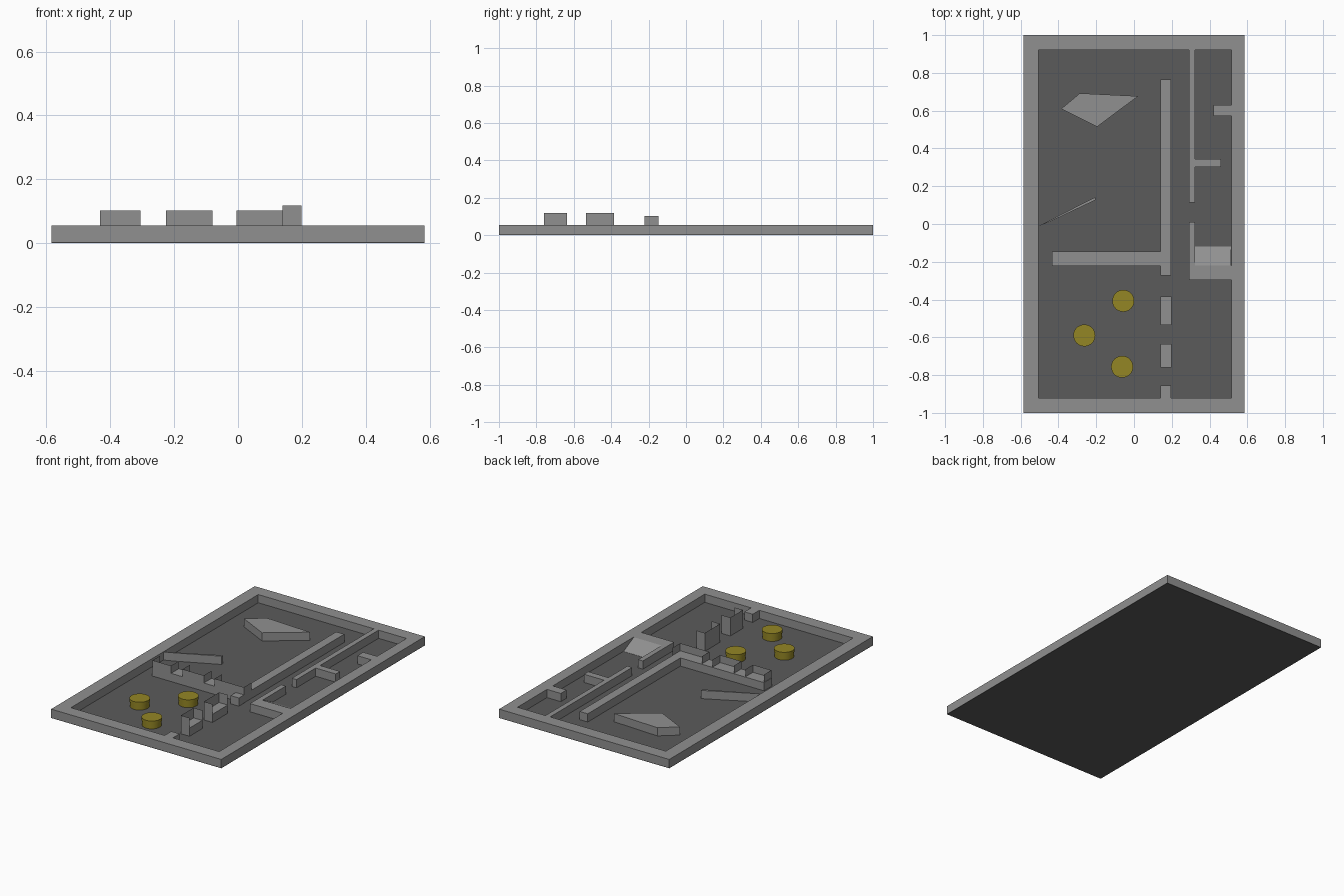
import bpy, bmesh

if "Cube" in bpy.data.objects:
    bpy.data.objects.remove(bpy.data.objects["Cube"])

H = 0.055   # rail height
Z0 = 0.004  # top of the floor plate


def material(name, rgb):
    m = bpy.data.materials.new(name)
    m.diffuse_color = (*rgb, 1)
    m.use_nodes = True
    m.node_tree.nodes["Principled BSDF"].inputs["Base Color"].default_value = m.diffuse_color
    return m


yellow = material("yellow", (0.296, 0.239, 0.018))
dark = material("dark_grey", (0.105, 0.105, 0.105))
grey = material("mid_grey", (0.28, 0.28, 0.28))


def finish(name, bm, mat=grey, closed=True):
    if closed:
        bmesh.ops.recalc_face_normals(bm, faces=bm.faces)
    me = bpy.data.meshes.new(name)
    bm.to_mesh(me)
    bm.free()
    ob = bpy.data.objects.new(name, me)
    bpy.context.collection.objects.link(ob)
    me.materials.append(mat)
    return ob


def prism(name, pts, z0=Z0, z1=H, mat=grey):
    """Extrude a plan outline upwards."""
    bm = bmesh.new()
    f = bm.faces.new([bm.verts.new((x, y, z0)) for x, y in pts])
    ext = bmesh.ops.extrude_face_region(bm, geom=[f], use_keep_orig=True)
    for v in ext["geom"]:
        if isinstance(v, bmesh.types.BMVert):
            v.co.z = z1
    return finish(name, bm, mat)


def box(name, x0, x1, y0, y1, z0=Z0, z1=H, mat=grey):
    return prism(name, [(x0, y0), (x1, y0), (x1, y1), (x0, y1)], z0, z1, mat)


def screen(name, path, top):
    """Thin upright sheet following an open plan path."""
    bm = bmesh.new()
    lo = [bm.verts.new((x, y, H)) for x, y in path]
    hi = [bm.verts.new((x, y, top)) for x, y in path]
    for i in range(len(path) - 1):
        bm.faces.new((lo[i], lo[i + 1], hi[i + 1], hi[i]))
    return finish(name, bm, closed=False)


# Floor plate and raised border
box("floor", -0.585, 0.585, -1, 1, 0, Z0, dark)
bm = bmesh.new()
rings = []
for x0, x1, y in ((-0.585, 0.585, 1.0), (-0.505, 0.515, 0.92)):
    for z in (Z0 if y < 1 else 0.0, H):
        rings.append([bm.verts.new(p) for p in
                      ((x0, -y, z), (x1, -y, z), (x1, y, z), (x0, y, z))])
for a, b in ((0, 1), (1, 3), (3, 2)):
    for i in range(4):
        j = (i + 1) % 4
        bm.faces.new((rings[a][i], rings[a][j], rings[b][j], rings[b][i]))
finish("border", bm)

# Central wall (L shape) and its short pieces
prism("central_wall", [(-0.435, -0.222), (0.195, -0.222), (0.195, 0.765),
                       (0.14, 0.765), (0.14, -0.145), (-0.435, -0.145)])
box("wall_stub", 0.14, 0.197, -0.272, -0.222)
box("border_stub", 0.14, 0.197, -0.92, -0.855)

# Tall open screens standing on the cross wall
for x0, x1 in ((-0.432, -0.305), (-0.225, -0.08), (-0.005, 0.195)):
    screen("wall_screen", [(x0, -0.148), (x0, -0.222), (x1, -0.222), (x1, -0.148)], 0.102)

# Posts with tall open screens
for y0, y1 in ((-0.76, -0.635), (-0.535, -0.385)):
    box("post_base", 0.14, 0.199, y0, y1)
    screen("post_screen", [(0.199, y1), (0.14, y1), (0.14, y0), (0.199, y0)], 0.118)

# Right-hand lane walls, pegs and ramp
box("lane_wall_back", 0.29, 0.322, 0.115, 0.92)
prism("lane_wall_front", [(0.29, -0.297), (0.515, -0.297), (0.515, -0.22),
                          (0.322, -0.22), (0.322, 0.01), (0.29, 0.01)])
box("lane_branch", 0.322, 0.46, 0.303, 0.345)
box("lane_peg", 0.42, 0.515, 0.573, 0.63)
ramp = box("ramp", 0.32, 0.513, -0.22, -0.12)
for v in ramp.data.vertices:
    if v.co.y > -0.2 and v.co.z > 0.03:
        v.co.z = Z0 + 0.001

# Angled block and thin diagonal flap
prism("angled_block", [(-0.385, 0.61), (-0.195, 0.515), (0.022, 0.677), (-0.287, 0.692)])
prism("diagonal_flap", [(-0.507, -0.012), (-0.45, 0.01), (-0.203, 0.127),
                        (-0.203, 0.142), (-0.225, 0.133)])

# Round bumpers: body with a slightly wider cap
for x, y in ((-0.057, -0.407), (-0.263, -0.59), (-0.063, -0.756)):
    for part, r, z0, z1 in (("bumper_body", 0.0555, Z0, 0.036), ("bumper_cap", 0.058, 0.036, 0.054)):
        bpy.ops.mesh.primitive_cylinder_add(vertices=32, radius=r, depth=z1 - z0,
                                            location=(x, y, (z0 + z1) / 2))
        ob = bpy.context.object
        ob.name = part
        ob.data.materials.append(yellow)
        bpy.ops.object.shade_smooth_by_angle()
